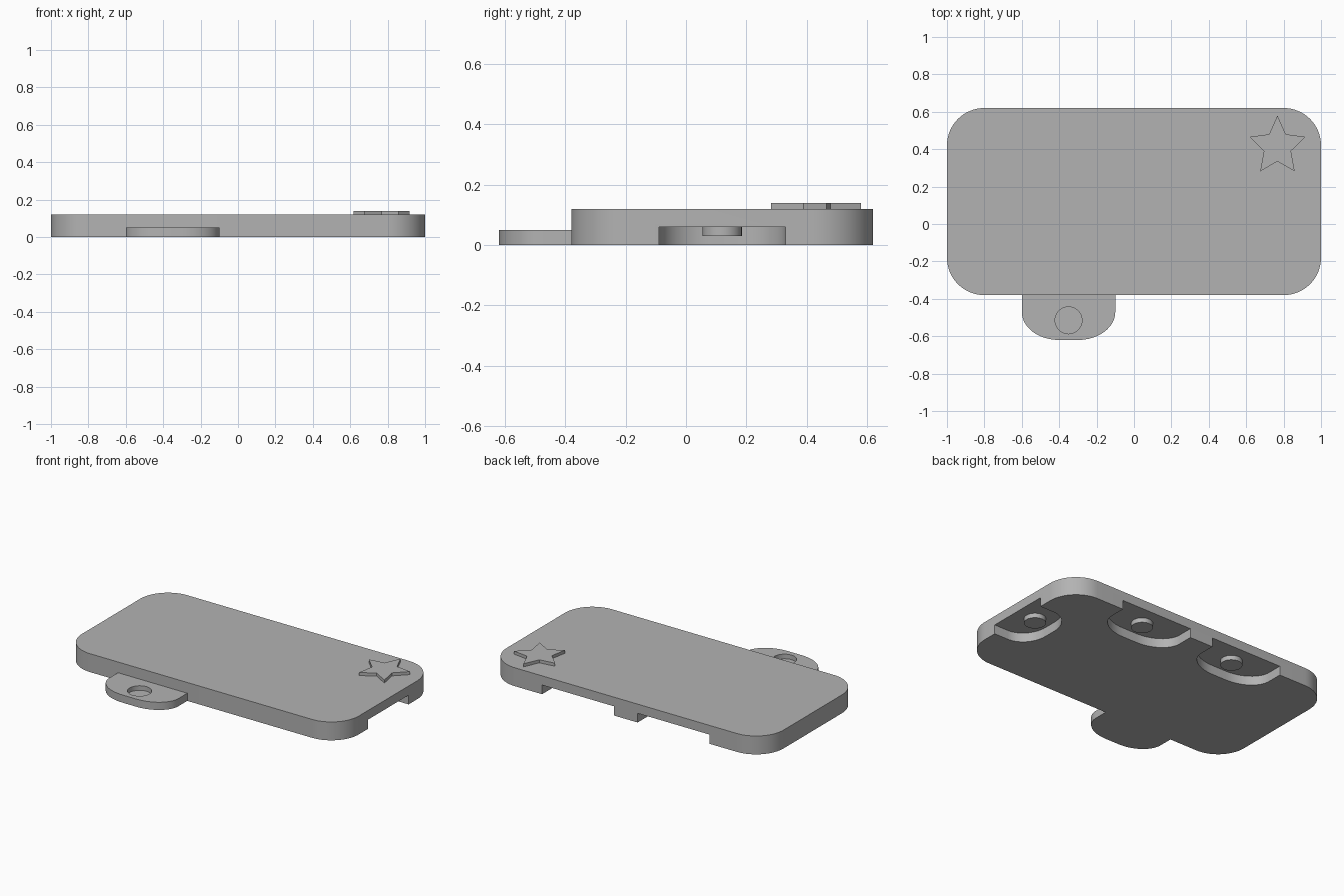
import bpy, bmesh
from math import sin, cos, pi
from mathutils import Matrix

cube = bpy.data.objects.get("Cube")
if cube:
    bpy.data.objects.remove(cube)

grey = bpy.data.materials.new("plain grey")
grey.use_nodes = True
grey.diffuse_color = (0.45, 0.45, 0.45, 1)
grey.node_tree.nodes["Principled BSDF"].inputs["Base Color"].default_value = (0.45, 0.45, 0.45, 1)


def prism(name, outline, z0, z1, place=Matrix()):
    """Extrude a counter-clockwise outline from z0 to z1."""
    bm = bmesh.new()
    base = bm.faces.new([bm.verts.new((x, y, z0)) for x, y in outline])
    top = bmesh.ops.extrude_face_region(bm, geom=[base])["geom"]
    bmesh.ops.translate(bm, vec=(0, 0, z1 - z0),
                        verts=[v for v in top if isinstance(v, bmesh.types.BMVert)])
    bmesh.ops.transform(bm, matrix=place, verts=bm.verts)
    bmesh.ops.recalc_face_normals(bm, faces=bm.faces)
    mesh = bpy.data.meshes.new(name)
    bm.to_mesh(mesh)
    bm.free()
    mesh.materials.append(grey)
    obj = bpy.data.objects.new(name, mesh)
    bpy.context.collection.objects.link(obj)
    return obj


def arc(cx, cy, rx, ry, start, end, steps=16):
    return [(cx + rx * cos(a), cy + ry * sin(a))
            for a in (start + (end - start) * i / steps for i in range(steps + 1))]


def circle(r):
    return arc(0, 0, r, r, 0, 2 * pi, 40)[:-1]


def tongue(width, length, root):
    """Tab outline pointing to -y, rounded at the tip, starting at y = root."""
    w, rx, ry = width / 2, width * 0.4, 0.15
    return ([(w, root), (-w, root)]
            + arc(rx - w, ry - length, rx, ry, pi, 1.5 * pi)
            + arc(w - rx, ry - length, rx, ry, 1.5 * pi, 2 * pi))


def cut(obj, cutters):
    for cutter in cutters:
        mod = obj.modifiers.new("cut", "BOOLEAN")
        mod.operation, mod.solver, mod.object = "DIFFERENCE", "EXACT", cutter
        bpy.context.view_layer.objects.active = obj
        bpy.ops.object.modifier_apply(modifier=mod.name)
        bpy.data.objects.remove(cutter)


# Rounded body plate
R, W, BACK, FRONT = 0.2, 1.0, 0.62, -0.38
plate = prism("body_plate",
              arc(W - R, BACK - R, R, R, 0, pi / 2) + arc(R - W, BACK - R, R, R, pi / 2, pi)
              + arc(R - W, FRONT + R, R, R, pi, 1.5 * pi)
              + arc(W - R, FRONT + R, R, R, 1.5 * pi, 2 * pi), 0, 0.12)

# Underside sockets with a locking peg in each
sockets = [("back_left", 0.52, Matrix.Translation((0.345, BACK, 0))),
           ("back_right", 0.52, Matrix.Translation((-0.345, BACK, 0))),
           ("side", 0.42, Matrix.Translation((W, 0.12, 0)) @ Matrix.Rotation(-pi / 2, 4, "Z"))]
parts, cutters = [plate], []
for label, width, place in sockets:
    cutters.append(prism(label + "_socket_cutter", tongue(width, 0.25, 0.1), -0.1, 0.06, place))
    parts.append(prism(label + "_peg", circle(0.065), 0.03, 0.06,
                       place @ Matrix.Translation((0, -0.135, 0))))
cut(plate, cutters)

# Front tab with a blind round recess
tab = prism("front_tab", tongue(0.5, 0.24, 0), 0, 0.05, Matrix.Translation((-0.35, FRONT, 0)))
cut(tab, [prism("recess_cutter", circle(0.072), 0.02, 0.2, Matrix.Translation((-0.35, -0.515, 0)))])
parts.append(tab)

# Raised star in the back corner
star = []
for i in range(10):
    r, a = (0.08 if i % 2 else 0.165), pi / 2 + i * pi / 5
    star.append((0.767 + 0.95 * r * cos(a), 0.415 + r * sin(a)))
raised_star = prism("raised_star", star, 0.12, 0.14)

# Smooth rounded walls, crisp edges
bpy.ops.object.select_all(action="DESELECT")
for obj in parts:
    obj.select_set(True)
bpy.context.view_layer.objects.active = plate
bpy.ops.object.shade_smooth_by_angle(angle=0.6)
